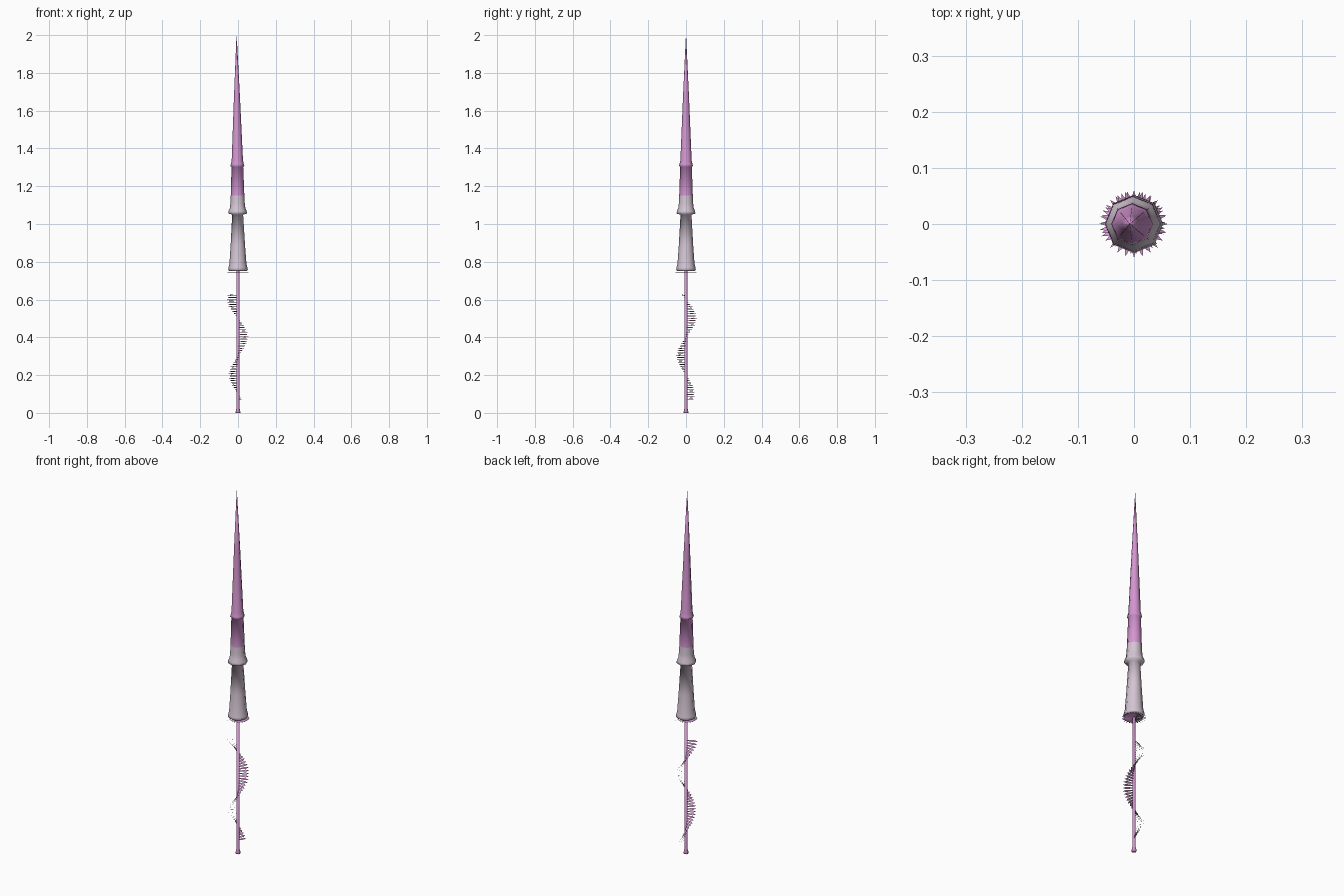
import bpy, bmesh, math
from mathutils import Vector

if "Cube" in bpy.data.objects:
    bpy.data.objects.remove(bpy.data.objects["Cube"])


def mat(name, rgb):
    m = bpy.data.materials.new(name)
    m.diffuse_color = (*rgb, 1)
    m.use_nodes = True
    m.node_tree.nodes["Principled BSDF"].inputs["Base Color"].default_value = m.diffuse_color
    return m


PINK = mat("orchid pink", (0.66, 0.30, 0.63))
PALE = mat("pale mauve", (0.66, 0.56, 0.65))


def finish(name, bm, mats, smooth):
    bmesh.ops.recalc_face_normals(bm, faces=bm.faces)
    me = bpy.data.meshes.new(name)
    bm.to_mesh(me)
    bm.free()
    for m in mats:
        me.materials.append(m)
    for p in me.polygons:
        p.use_smooth = smooth
    ob = bpy.data.objects.new(name, me)
    bpy.context.collection.objects.link(ob)
    return ob


def lathe(name, profile, mats, sides=8, lean=0.0, split=None):
    """Turn an (r, z) profile; faces above height 'split' get the second colour."""
    bm = bmesh.new()
    rings = []
    for r, z in profile:
        off = -lean * max(0, z - 0.75)
        rings.append([bm.verts.new((r * math.cos(math.tau * i / sides) + off,
                                    r * math.sin(math.tau * i / sides), z))
                      for i in range(sides)])
    for a, b in zip(rings, rings[1:]):
        for i in range(sides):
            j = (i + 1) % sides
            bm.faces.new((a[i], a[j], b[j], b[i]))
    bm.faces.new(rings[0])
    bm.faces.new(rings[-1])
    if split is not None:
        for f in bm.faces:
            f.material_index = int(f.calc_center_median().z > split)
    return finish(name, bm, mats, True)


def add_leaf(bm, angle, z, inner, outer, half_width, roll):
    """Pointed blade growing outwards, rolled about its own length."""
    out = Vector((math.cos(angle), math.sin(angle), 0))
    side = Vector((-math.sin(angle), math.cos(angle), 0)) * math.cos(roll)
    side.z = math.sin(roll)
    base = Vector((0, 0, z))
    mid = inner + (outer - inner) * 0.65
    pts = [base + out * inner - side * half_width * 0.4,
           base + out * mid - side * half_width,
           base + out * outer,
           base + out * mid + side * half_width,
           base + out * inner + side * half_width * 0.4]
    bm.faces.new([bm.verts.new(p) for p in pts])


# Thin stem with a flared foot
lathe("stem", [(0.012, 0), (0.012, 0.008), (0.008, 0.025), (0.008, 0.76)], [PINK])

# Three stacked bells tapering to a needle tip
lathe("bell_spire",
      [(0.046, 0.752), (0.052, 0.757), (0.050, 0.77), (0.045, 0.79), (0.038, 0.89),
       (0.029, 1.05),
       (0.050, 1.055), (0.048, 1.068), (0.041, 1.085), (0.038, 1.11), (0.036, 1.15),
       (0.031, 1.303),
       (0.037, 1.307), (0.034, 1.318), (0.030, 1.335), (0.016, 1.67), (0.0005, 2.0)],
      [PALE, PINK], lean=0.006, split=1.15)

# Leaves climbing the stem in a helix, longer towards the top
bm = bmesh.new()
COUNT = 46
for i in range(COUNT):
    t = i / (COUNT - 1)
    z = 0.073 + 0.55 * t
    add_leaf(bm, math.tau * (z - 0.40) / 0.40, z, 0.005,
             0.047 + 0.015 * t, 0.0065, math.radians(28))
finish("spiral_leaves", bm, [PINK], False)

# Ring of sepals under the lowest bell
bm = bmesh.new()
for i in range(24):
    add_leaf(bm, math.tau * i / 24, 0.745, 0.005, 0.060, 0.006, math.radians(20))
finish("sepal_ring", bm, [PINK], False)
